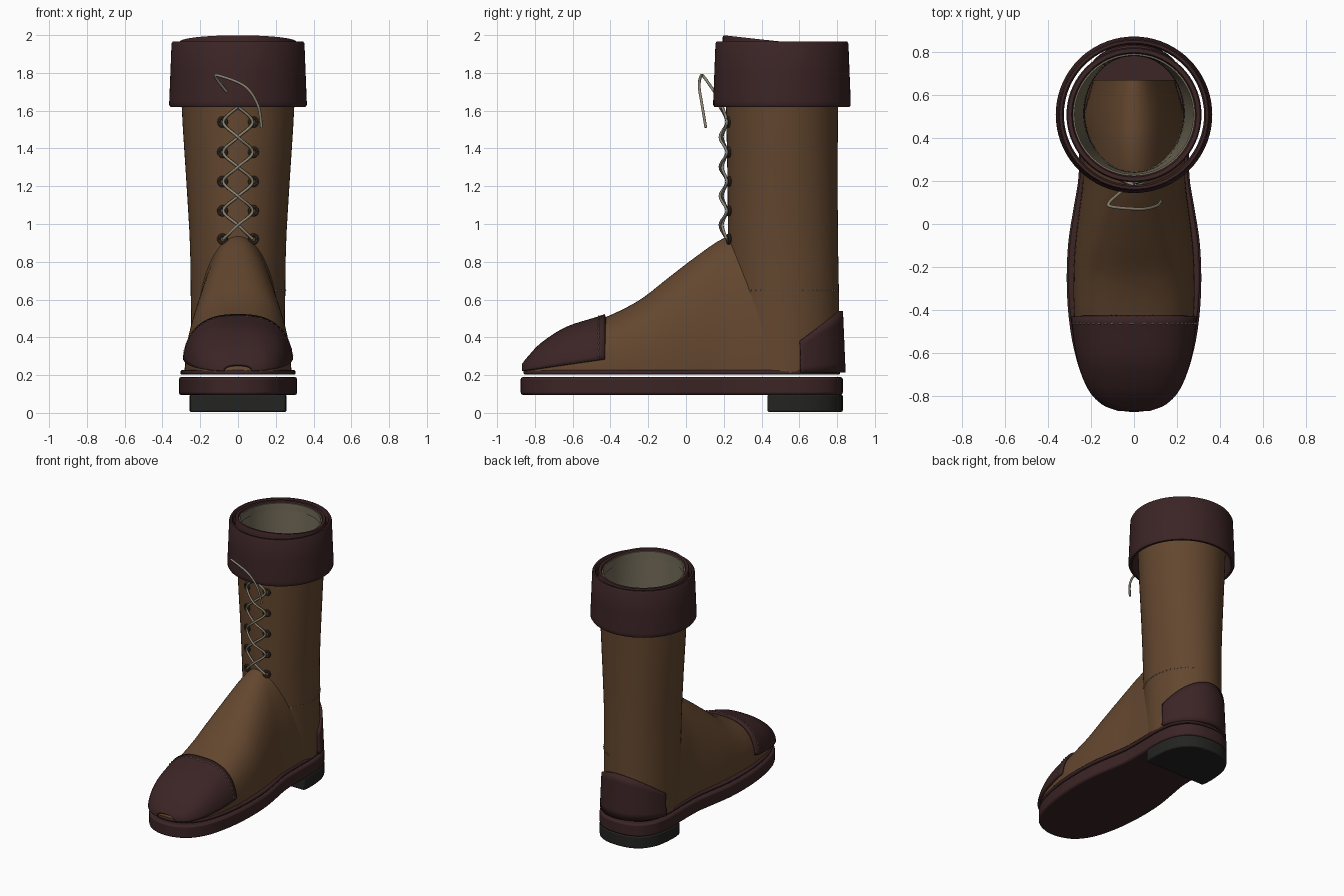
import bpy, bmesh, math
from mathutils import Vector

if "Cube" in bpy.data.objects:
    bpy.data.objects.remove(bpy.data.objects["Cube"])


def material(name, c):
    m = bpy.data.materials.new(name)
    m.diffuse_color = (*c, 1)
    m.use_nodes = True
    m.node_tree.nodes["Principled BSDF"].inputs["Base Color"].default_value = m.diffuse_color
    return m


BROWN = material("brown leather", (0.125, 0.062, 0.028))
MAROON = material("dark maroon leather", (0.045, 0.018, 0.019))
BLACK = material("black rubber", (0.017, 0.017, 0.016))
BEIGE = material("beige lining", (0.175, 0.15, 0.10))
CREAM = material("cream thread", (0.26, 0.23, 0.165))
METAL = material("dark eyelet", (0.045, 0.032, 0.022))


def catmull(pts, k):
    """Smooth sampling of an open list of points of any dimension."""
    out, n = [], len(pts)
    for i in range(n - 1):
        p0, p1, p2, p3 = pts[max(i - 1, 0)], pts[i], pts[i + 1], pts[min(i + 2, n - 1)]
        for j in range(k):
            t = j / k
            out.append(tuple(0.5 * (2 * b + (c - a) * t + (2 * a - 5 * b + 4 * c - d) * t * t
                                    + (3 * b - a - 3 * c + d) * t ** 3)
                             for a, b, c, d in zip(p0, p1, p2, p3)))
    return out + [tuple(pts[-1])]


def finish(name, bm, mat, flip=False):
    bmesh.ops.recalc_face_normals(bm, faces=bm.faces)
    if flip:
        bmesh.ops.reverse_faces(bm, faces=bm.faces)
    me = bpy.data.meshes.new(name)
    bm.to_mesh(me)
    bm.free()
    me.materials.append(mat)
    ob = bpy.data.objects.new(name, me)
    bpy.context.collection.objects.link(ob)
    return ob


def loft(name, rings, mat, around=True, cyclic=False, cap=False, flip=False):
    bm = bmesh.new()
    vs = [[bm.verts.new(p) for p in r] for r in rings]
    n = len(vs[0])
    for i in range(len(vs) if cyclic else len(vs) - 1):
        a, b = vs[i], vs[(i + 1) % len(vs)]
        for j in range(n if around else n - 1):
            bm.faces.new((a[j], a[(j + 1) % n], b[(j + 1) % n], b[j]))
    if cap:
        bm.faces.new(vs[0])
        bm.faces.new(vs[-1])
    return finish(name, bm, mat, flip)


def plate(name, half, z0, z1, mat, bevel):
    """Slab from a half outline, mirrored over x."""
    full = half + [(-x, y) for x, y in reversed(half) if x > 1e-4]
    ob = loft(name, [[(x, y, z) for x, y in full] for z in (z0, z1)], mat, cap=True)
    m = ob.modifiers.new("bevel", 'BEVEL')
    m.width, m.segments = bevel, 2
    return ob


def tubes(name, paths, r, mat, res=3):
    cu = bpy.data.curves.new(name, 'CURVE')
    cu.dimensions, cu.bevel_depth, cu.bevel_resolution, cu.use_fill_caps = '3D', r, res, True
    for p in paths:
        s = cu.splines.new('POLY')
        s.points.add(len(p) - 1)
        for q, co in zip(s.points, p):
            q.co = (*co, 1)
    cu.materials.append(mat)
    ob = bpy.data.objects.new(name, cu)
    bpy.context.collection.objects.link(ob)
    bpy.ops.object.select_all(action='DESELECT')
    ob.select_set(True)
    bpy.context.view_layer.objects.active = ob
    bpy.ops.object.convert(target='MESH')


def dashes(pts, on=2, step=3):
    return [pts[i:i + on] for i in range(0, len(pts) - on + 1, step)]


# Sole, welt and heel
OUTLINE = [(0, -.875), (.07, -.865), (.16, -.82), (.235, -.72), (.28, -.58), (.305, -.42),
           (.313, -.25), (.305, -.08), (.28, .08), (.258, .22), (.255, .4), (.256, .55),
           (.235, .68), (.175, .775), (.09, .82), (0, .83)]
sole = catmull(OUTLINE, 4)
plate("outsole", sole, .095, .19, MAROON, .012)
plate("welt", [(x * .975, y * .983) for x, y in sole], .203, .226, MAROON, .008)
plate("heel", [(0, .432), (.25, .432)] + [(x, y) for x, y in sole if y > .45], .005, .097, BLACK, .008)

# Foot upper: dome sections along y (y, half width, top height)
FOOT = [(-.85, .06, .24), (-.82, .135, .28), (-.75, .2, .355), (-.62, .25, .44), (-.43, .278, .505),
        (-.25, .282, .595), (-.1, .275, .71), (.05, .258, .825), (.2, .24, .925), (.35, .24, .965),
        (.5, .235, .965), (.67, .19, .95)]
Z0 = .212


def section(y, w, h, low=Z0, n=40):
    e = 2.6 - .6 * min(max((y + .4) / .6, 0), 1)
    t0 = math.asin(min((low - Z0) / (h - Z0), .8) ** (e / 2))
    out = []
    for i in range(n + 1):
        t = t0 + (math.pi - 2 * t0) * i / n
        c, s = math.cos(t), max(math.sin(t), 0)
        out.append((math.copysign(abs(c) ** (2 / e), c) * w, y, Z0 + (h - Z0) * s ** (2 / e)))
    return out


loft("foot_upper", [section(*r) for r in catmull(FOOT, 5)], BROWN, cap=True)

# Toe cap with a lower edge rising to the rear, and its stitching
rows = catmull(FOOT, 5)[:21]
cap_rings = []
for y, w, h in rows:
    f = (y + .85) / .42
    cap_rings.append(section(-.43 + (y + .43) * 1.045, w + .017, h + .018, .222 + .063 * f))
toe = loft("toe_cap", cap_rings, MAROON, around=False)
m = toe.modifiers.new("thickness", 'SOLIDIFY')
m.thickness, m.offset = .018, -1
tubes("toe_stitching", dashes(section(-.462, .294, .512, .3, 72)), .0045, CREAM, 1)

# Shaft and lining (z, half width, front y, back y)
SHAFT = [(.212, .25, .235, .815), (.6, .25, .228, .81), (.9, .255, .222, .805), (1.2, .272, .22, .803),
         (1.62, .298, .212, .805), (1.95, .305, .205, .815)]


def ring(z, rx, y0, y1, inset=0, a0=0, a1=360, n=64):
    cnt = n if a1 - a0 == 360 else n + 1
    c, ry = (y0 + y1) / 2, (y1 - y0) / 2 - inset
    ang = [math.radians(a0 + (a1 - a0) * i / n) for i in range(cnt)]
    return [((rx - inset) * math.cos(a), c + ry * math.sin(a), z) for a in ang]


shaft = catmull(SHAFT, 4)
loft("shaft", [ring(*r) for r in shaft], BROWN)
loft("shaft_lining", [ring(*r, inset=.022) for r in shaft], BEIGE, flip=True)
tubes("ankle_stitching", dashes(ring(.65, .25, .228, .81, -.002, -44, 72, 60)), .0045, CREAM, 1)


# Folded cuff and the rolled rim, which rises to the front
def lathe(name, profile, mat, tilt=0):
    rings = []
    for r, z in profile:
        pts = ring(z, r, .508 - r, .508 + r, n=72)
        rings.append([(x, y, zz + tilt * max(0, .5 - y)) for x, y, zz in pts])
    return loft(name, rings, mat, cyclic=True)


lathe("cuff", [(.326, 1.955), (.334, 1.966), (.346, 1.966), (.352, 1.955), (.358, 1.80), (.364, 1.65),
               (.364, 1.63), (.358, 1.62), (.342, 1.62), (.336, 1.63), (.330, 1.80)], MAROON)
lathe("rim", [(.284, 1.90), (.284, 1.955), (.290, 1.966), (.308, 1.966), (.314, 1.955), (.314, 1.90)],
      MAROON, .11)
lathe("lining_edge", [(.276, 1.90), (.276, 1.955), (.286, 1.955), (.286, 1.90)], BEIGE, .10)

# Heel counter, higher at the back
cols = []
for i in range(49):
    a = math.radians(16 + 148 * i / 48)
    col = []
    for j in range(7):
        f = j / 6
        y = .52 + (.325 - .014 * f) * math.sin(a)
        top = .385 + .155 * (y - .61) / .22
        col.append(((.274 - .008 * f) * math.cos(a), y, .215 + (top - .215) * f))
    cols.append(col)
counter = loft("heel_counter", cols, MAROON, around=False)
bm = bmesh.new()
bm.from_mesh(counter.data)
bm.faces.ensure_lookup_table()
if bm.faces[len(bm.faces) // 2].normal.y < 0:
    bmesh.ops.reverse_faces(bm, faces=bm.faces)
bm.to_mesh(counter.data)
bm.free()
m = counter.modifiers.new("thickness", 'SOLIDIFY')
m.thickness, m.offset = .025, -1

# Eyelets
LEVELS = [.92, 1.07, 1.225, 1.38, 1.54]
for z in LEVELS:
    for s in (-1, 1):
        bpy.ops.mesh.primitive_torus_add(location=(s * .082, .226, z), rotation=(math.pi / 2, 0, s * .28),
                                         major_radius=.021, minor_radius=.009,
                                         major_segments=20, minor_segments=8)
        bpy.context.object.name = "eyelet"
        bpy.context.object.data.materials.append(METAL)

# Crossed laces and the loose end
paths = []
for s in (-1, 1):
    p, side = [], s
    for i, z in enumerate(LEVELS):
        nz = LEVELS[i + 1] if i < 4 else 1.70
        p += [(side * .078, .216, z), (0, .186 + s * .006, (z + nz) / 2)]
        side = -side
    paths.append(catmull(p, 6))
tubes("laces", paths, .0075, CREAM)
tubes("lace_end", [catmull([(.125, .105, 1.51), (.105, .085, 1.63), (.035, .07, 1.73), (-.10, .08, 1.785),
                            (-.115, .10, 1.772), (-.06, .15, 1.70)], 8)], .0075, CREAM)

# Smooth shading with sharp edges kept
for ob in bpy.data.objects:
    bpy.ops.object.select_all(action='DESELECT')
    ob.select_set(True)
    bpy.context.view_layer.objects.active = ob
    bpy.ops.object.shade_smooth_by_angle(angle=math.radians(40))
